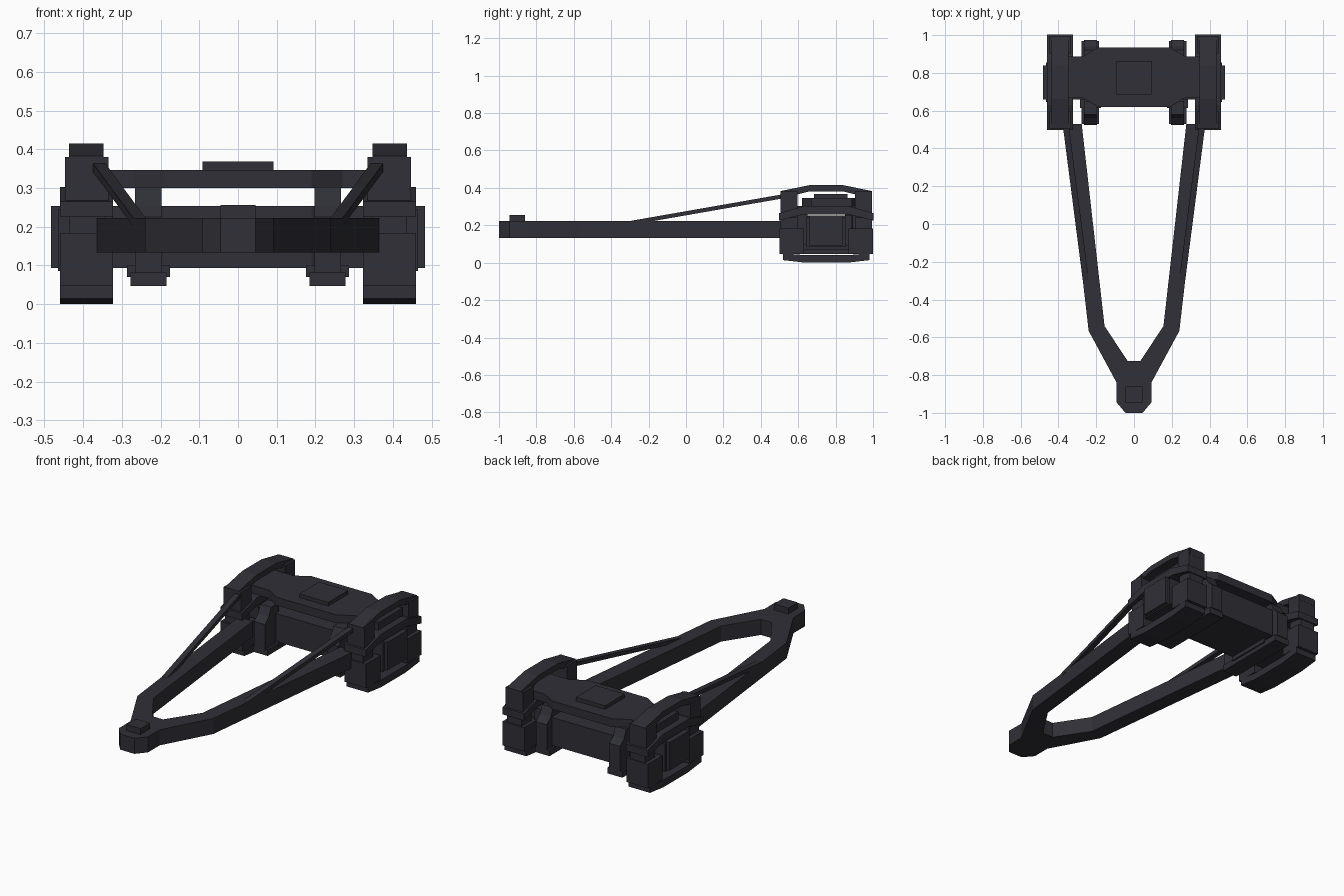
import bpy, bmesh
from mathutils import Vector

if "Cube" in bpy.data.objects:
    bpy.data.objects.remove(bpy.data.objects["Cube"])

mat = bpy.data.materials.new("dark_iron")
mat.diffuse_color = (0.029, 0.029, 0.038, 1)
mat.use_nodes = True
mat.node_tree.nodes["Principled BSDF"].inputs["Base Color"].default_value = mat.diffuse_color
YC = 0.75  # centre line of the wheelless truck


def finish(name, bm):
    bmesh.ops.recalc_face_normals(bm, faces=bm.faces)
    me = bpy.data.meshes.new(name)
    bm.to_mesh(me)
    bm.free()
    me.materials.append(mat)
    ob = bpy.data.objects.new(name, me)
    bpy.context.collection.objects.link(ob)
    return ob


def prism(name, pts, axis, a, b):
    """Extrude a profile: (y,z) along x, or (x,y) along z."""
    bm = bmesh.new()
    place = (lambda p, t: (t, p[0], p[1])) if axis == 'x' else (lambda p, t: (p[0], p[1], t))
    lo = [bm.verts.new(place(p, a)) for p in pts]
    hi = [bm.verts.new(place(p, b)) for p in pts]
    bm.faces.new(lo)
    bm.faces.new(hi)
    n = len(pts)
    for i in range(n):
        j = (i + 1) % n
        bm.faces.new((lo[i], lo[j], hi[j], hi[i]))
    return finish(name, bm)


def box(name, x0, x1, y0, y1, z0, z1):
    return prism(name, [(x0, y0), (x1, y0), (x1, y1), (x0, y1)], 'z', z0, z1)


def bar(half, flat, z_end, z_mid, t_end, t_mid):
    """Bent bar in side view: flat middle, sloping ends."""
    top = [(-half, z_end), (-flat, z_mid), (flat, z_mid), (half, z_end)]
    low = [(half, z_end - t_end), (flat, z_mid - t_mid), (-flat, z_mid - t_mid), (-half, z_end - t_end)]
    return [(YC + y, z) for y, z in top + low]


# A-shaped towing frame
half = [(-.045, -1), (-.092, -.945), (-.092, -.84), (-.24, -.566), (-.367, .53),
        (-.277, .53), (-.156, -.54), (-.034, -.725)]
prism("towing_frame", half + [(-x, y) for x, y in reversed(half)], 'z', .133, .222)
box("towing_pin", -.045, .045, -.945, -.86, .2, .256)

# Bolster, transom and cross beam
def plan(xe):
    q = [(-xe, .668), (-.27, .668), (-.19, .62), (.19, .62), (.27, .668), (xe, .668)]
    return q + [(x, .668 + .888 - y) if abs(y - .668) < .01 else (x, .935) for x, y in reversed(q)]

prism("bolster", plan(.42), 'z', .30, .347)
box("centre_plate", -.092, .092, .685, .863, .34, .368)
prism("transom", plan(.34), 'z', .093, .253)
box("cross_beam", -.483, .483, .66, .84, .093, .253)

for s, side in ((-1, "left"), (1, "right")):
    # Side frame bars
    prism(side + "_top_arch", bar(.245, .088, .383, .415, .04, .033), 'x', s * .347, s * .437)
    prism(side + "_middle_arch", bar(.252, .12, .265, .303, .04, .045), 'x', s * .323, s * .46)
    prism(side + "_bottom_bar", bar(.232, .11, .05, .04, .036, .04), 'x', s * .323, s * .46)
    box(side + "_side_block", s * .323, s * .465, .645, .855, .085, .245)
    for e, end in ((-1, "front"), (1, "back")):
        tag = side + "_" + end
        ys = sorted((YC + e * .153, YC + e * .244))
        box(tag + "_post", s * .334, s * .447, *ys, .24, .38)
        box(tag + "_spacer", s * .345, s * .437, *ys, .18, .25)
        ys = sorted((YC + e * .12, YC + e * .25))
        box(tag + "_axle_box", s * .323, s * .46, *ys, .047, .184)
        # Hangers beside the transom, with a sloped top
        hp = [(.10, .08), (.225, .08), (.225, .225), (.19, .255), (.17, .302), (.10, .302)]
        prism(tag + "_hanger", [(YC + e * y, z) for y, z in hp], 'x', s * .197, s * .266)
    box(side + "_hanger_cap", s * .176, s * .287, .615, .885, .07, .1)
    box(side + "_hanger_foot", s * .184, s * .277, .53, .97, .047, .082)

    # Diagonal brace from towing frame to side frame
    bm = bmesh.new()
    rings = []
    for c in (Vector((s * .255, -.30, .212)), Vector((s * .362, .53, .357))):
        rings.append([bm.verts.new(c + Vector((dx, 0, dz)))
                      for dx, dz in ((-.016, -.011), (.016, -.011), (.016, .011), (-.016, .011))])
    a, b = rings
    bm.faces.new(a)
    bm.faces.new(b)
    for i in range(4):
        j = (i + 1) % 4
        bm.faces.new((a[i], a[j], b[j], b[i]))
    finish(side + "_brace", bm)
